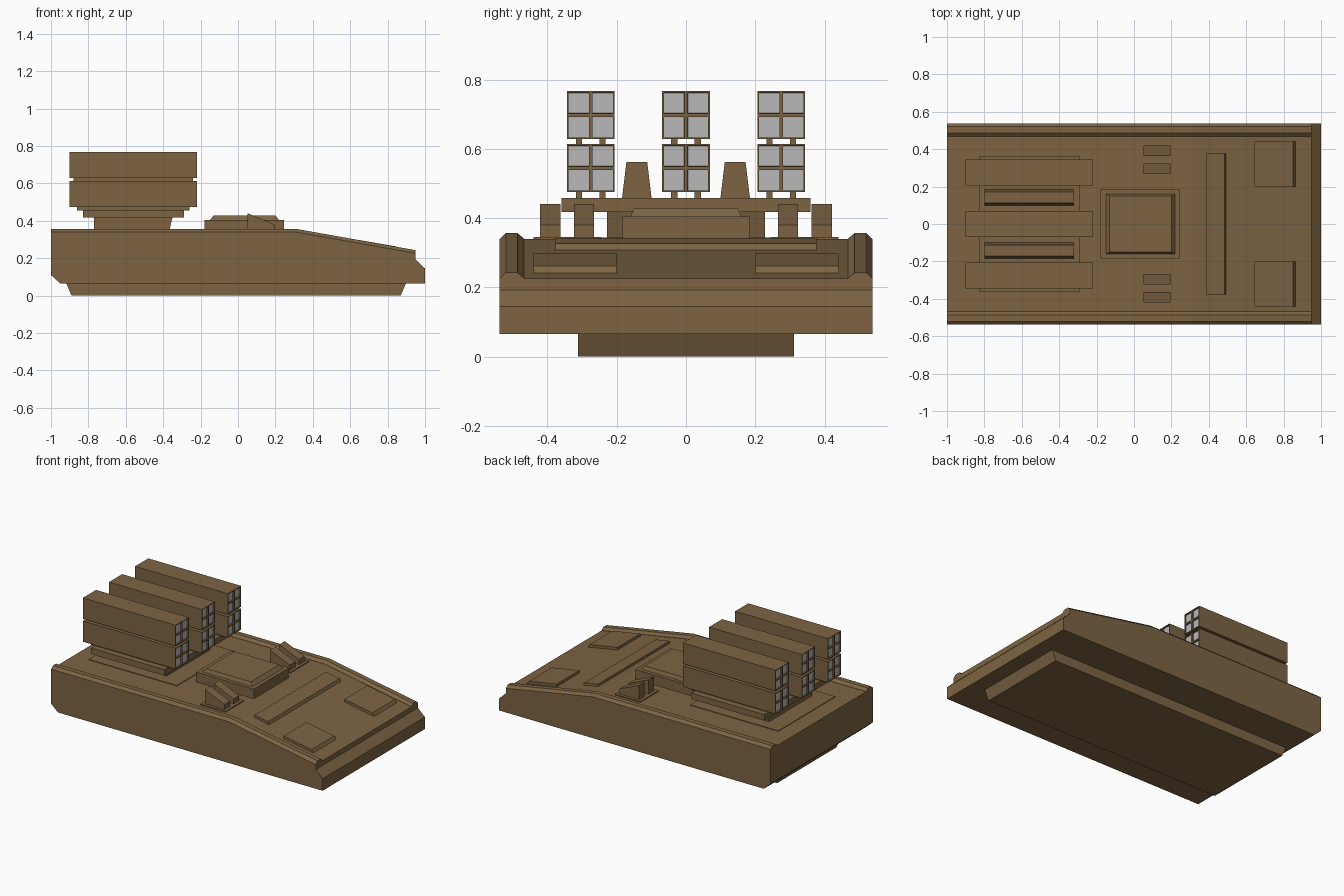
import bpy, bmesh

if "Cube" in bpy.data.objects:
    bpy.data.objects.remove(bpy.data.objects["Cube"])


def material(name, rgb):
    m = bpy.data.materials.new(name)
    m.diffuse_color = (*rgb, 1)
    m.use_nodes = True
    m.node_tree.nodes["Principled BSDF"].inputs["Base Color"].default_value = m.diffuse_color
    return m


BROWN = material("khaki_brown", (0.205, 0.127, 0.056))
GREY = material("light_grey", (0.48, 0.48, 0.48))


def finish(bm, name):
    bmesh.ops.recalc_face_normals(bm, faces=bm.faces[:])
    me = bpy.data.meshes.new(name)
    bm.to_mesh(me)
    bm.free()
    me.materials.append(BROWN)
    me.materials.append(GREY)
    ob = bpy.data.objects.new(name, me)
    bpy.context.collection.objects.link(ob)
    return ob


def loft(name, rings):
    """Closed solid through matching rings of points."""
    bm = bmesh.new()
    vs = [[bm.verts.new(p) for p in r] for r in rings]
    n = len(vs[0])
    for a, b in zip(vs, vs[1:]):
        for i in range(n):
            j = (i + 1) % n
            bm.faces.new((a[i], a[j], b[j], b[i]))
    bm.faces.new(vs[0])
    bm.faces.new(vs[-1])
    return finish(bm, name)


def prism(name, profile, y0, y1):
    """Side profile (x, z) extruded across y."""
    return loft(name, [[(x, y, z) for x, z in profile] for y in (y0, y1)])


def frustum(name, low, high, z0, z1):
    """Block between two rectangles (x0, x1, y0, y1)."""
    return loft(name, [[(r[0], r[2], z), (r[1], r[2], z), (r[1], r[3], z), (r[0], r[3], z)]
                       for r, z in ((low, z0), (high, z1))])


def box(name, x0, x1, y0, y1, z0, z1):
    return frustum(name, (x0, x1, y0, y1), (x0, x1, y0, y1), z0, z1)


# hull and belly
prism("hull", [(-1, 0.11), (-0.95, 0.065), (1, 0.065), (1, 0.145), (0.95, 0.193),
               (0.95, 0.226), (0.31, 0.34), (-1, 0.34)], -0.538, 0.538)
prism("belly", [(-0.92, 0.07), (-0.89, 0), (0.87, 0), (0.9, 0.07)], -0.312, 0.312)

# bevelled rails along both deck edges
section = [(0.468, -0.003), (0.468, 0.001), (0.487, 0.017), (0.52, 0.017), (0.538, 0), (0.538, -0.003)]
for side, s in (("left", 1), ("right", -1)):
    loft(side + "_deck_rail", [[(x, s * y, z + dz) for y, dz in section]
                               for x, z in ((-1, 0.34), (0.31, 0.34), (0.95, 0.226))])

# central hatch block with tapered lid
box("hatch_block", -0.18, 0.245, -0.184, 0.184, 0.33, 0.405)
frustum("hatch_lid", (-0.15, 0.22, -0.16, 0.16), (-0.13, 0.2, -0.15, 0.15), 0.405, 0.428)

# cross bar on the sloping front deck
prism("cross_bar", [(0.385, 0.315), (0.385, 0.343), (0.485, 0.326), (0.498, 0.295)], -0.377, 0.377)

# front hatches and grenade dischargers, mirrored
for side, s in (("left", 1), ("right", -1)):
    prism(side + "_front_hatch", [(0.645, 0.27), (0.645, 0.298), (0.85, 0.262), (0.87, 0.23)],
          s * 0.2, s * 0.44)
    box(side + "_discharger_plate", 0.03, 0.215, s * 0.245, s * 0.44, 0.335, 0.346)
    for i, y in enumerate((0.295, 0.392)):
        prism(f"{side}_discharger_{i}", [(0.05, 0.34), (0.05, 0.441), (0.195, 0.38), (0.195, 0.34)],
              s * y - 0.029, s * y + 0.029)

# launcher base
box("launcher_deck_plate", -0.89, -0.24, -0.3, 0.3, 0.335, 0.344)
prism("launcher_pedestal", [(-0.77, 0.335), (-0.77, 0.42), (-0.35, 0.42), (-0.37, 0.335)], -0.228, 0.228)
box("launcher_platform", -0.83, -0.29, -0.36, 0.36, 0.418, 0.458)
for y in (-0.142, 0.142):
    frustum("launcher_upright", (-0.8, -0.32, y - 0.043, y + 0.043),
            (-0.8, -0.32, y - 0.03, y + 0.03), 0.455, 0.562)


def pod(name, y, z):
    """Four-cell launch box with recessed grey cells at both ends."""
    bm = bmesh.new()
    bmesh.ops.create_cube(bm, size=1)
    for v in bm.verts:
        v.co.x = v.co.x * 0.684 - 0.56
        v.co.y = v.co.y * 0.138 + y
        v.co.z = v.co.z * 0.139 + z
    for no in ((0, 1, 0), (0, 0, 1)):
        bmesh.ops.bisect_plane(bm, geom=bm.verts[:] + bm.edges[:] + bm.faces[:],
                               plane_co=(0, y, z), plane_no=no)
    bm.normal_update()
    cells = [f for f in bm.faces if abs(f.normal.x) > 0.9]
    bmesh.ops.inset_individual(bm, faces=cells, thickness=0.007, depth=0)
    bmesh.ops.inset_individual(bm, faces=cells, thickness=0.0005, depth=-0.01)
    for f in cells:
        f.material_index = 1
    finish(bm, name)


# stacked launch pods with their mounting strips
for i, y in enumerate((-0.275, 0, 0.275)):
    pod(f"lower_pod_{i}", y, 0.5445)
    pod(f"upper_pod_{i}", y, 0.6975)
    for dy in (-0.034, 0.034):
        box("lower_pod_strip", -0.86, -0.26, y + dy - 0.009, y + dy + 0.009, 0.456, 0.476)
        box("upper_pod_strip", -0.88, -0.24, y + dy - 0.009, y + dy + 0.009, 0.613, 0.629)
